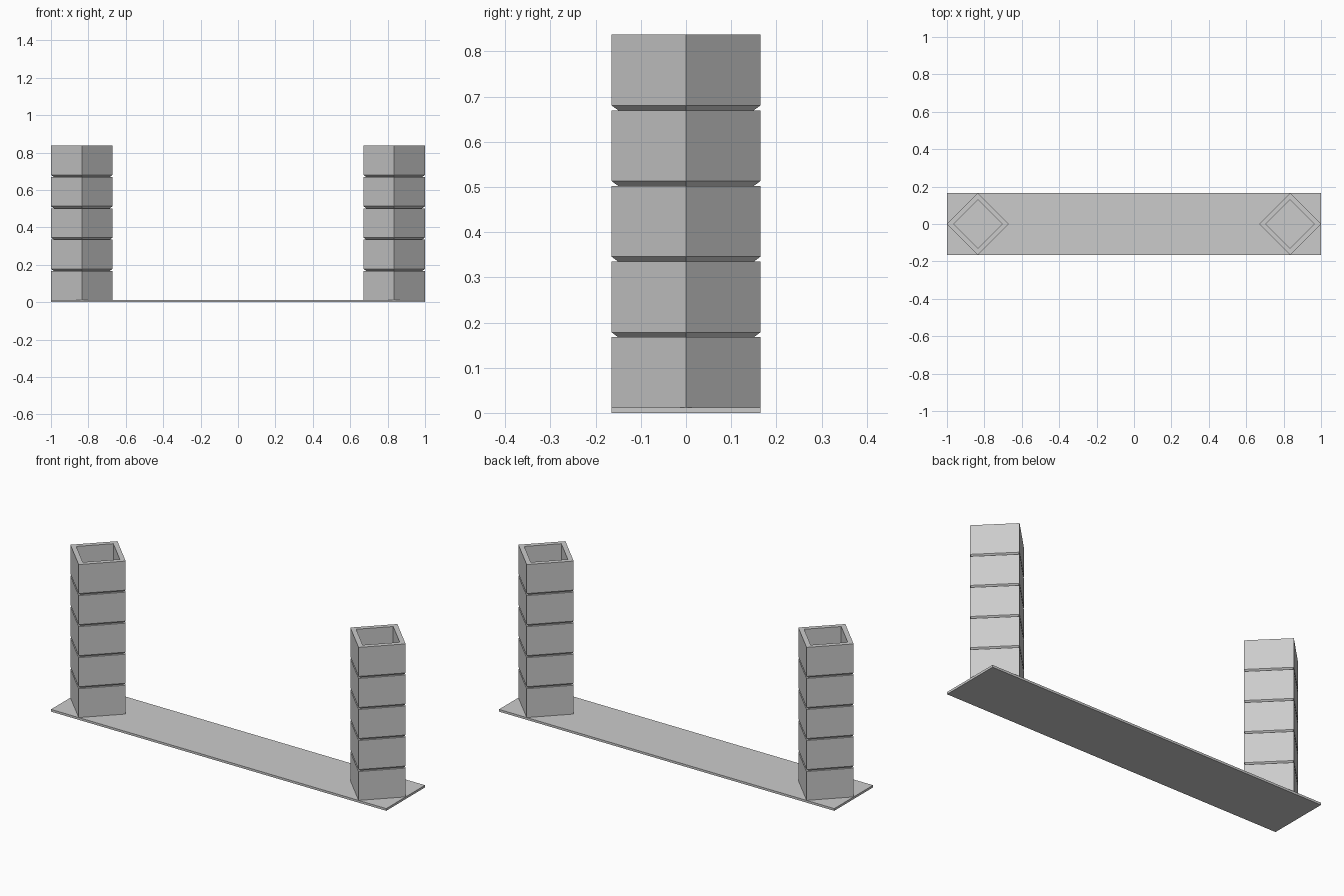
import bpy
import bmesh
from math import cos, sin, pi

default = bpy.data.objects.get("Cube")
if default:
    bpy.data.objects.remove(default)

HALF_WIDTH = 0.165     # half depth of the base and corner radius of a block
PITCH = 0.1674         # height of one stacked block
PLATE = 0.012          # thickness of the base

grey = bpy.data.materials.new("light_grey")
grey.use_nodes = True
colour = (0.6, 0.6, 0.6, 1)
grey.diffuse_color = colour
grey.node_tree.nodes["Principled BSDF"].inputs["Base Color"].default_value = colour


def finish(name, bm, location):
    bmesh.ops.recalc_face_normals(bm, faces=bm.faces)
    mesh = bpy.data.meshes.new(name)
    bm.to_mesh(mesh)
    bm.free()
    mesh.materials.append(grey)
    obj = bpy.data.objects.new(name, mesh)
    obj.location = location
    bpy.context.collection.objects.link(obj)
    return obj


def square_ring(name, profile, location):
    """Sweep a closed (radius, height) profile round four diamond corners."""
    bm = bmesh.new()
    loops = [[bm.verts.new((r * cos(i * pi / 2), r * sin(i * pi / 2), z))
              for i in range(4)] for r, z in profile]
    for a, b in zip(loops, loops[1:] + loops[:1]):
        for i in range(4):
            j = (i + 1) % 4
            bm.faces.new((a[i], a[j], b[j], b[i]))
    return finish(name, bm, location)


# Thin base plate
bm = bmesh.new()
bmesh.ops.create_cube(bm, size=1)
bmesh.ops.scale(bm, vec=(2, 2 * HALF_WIDTH, PLATE), verts=bm.verts)
finish("base_plate", bm, (0, 0, PLATE / 2))

# Hollow blocks, each with a chamfered lower rim, stacked into two towers
block = [(0.13, 0), (0.15, 0), (HALF_WIDTH, 0.011),
         (HALF_WIDTH, PITCH), (0.13, PITCH)]
for side, sign in (("left", 1), ("right", -1)):
    for level in range(5):
        square_ring(f"{side}_tower_block_{level + 1}", block,
                    (sign * (1 - HALF_WIDTH), 0, level * PITCH))
